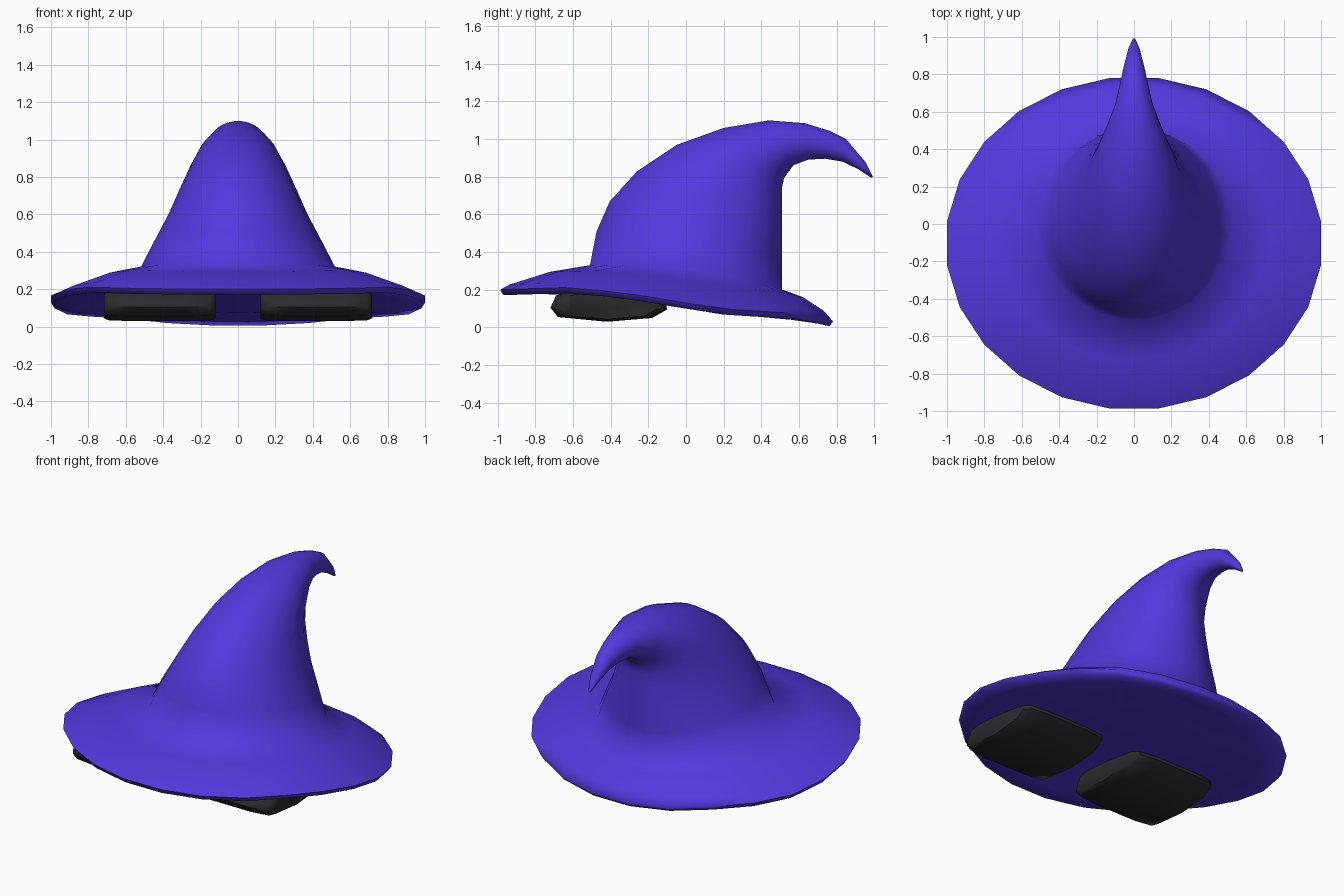
import bpy, bmesh, math

if "Cube" in bpy.data.objects:
    bpy.data.objects.remove(bpy.data.objects["Cube"])

N = 24


def material(name, rgb):
    m = bpy.data.materials.new(name)
    m.diffuse_color = (*rgb, 1)
    m.use_nodes = True
    m.node_tree.nodes["Principled BSDF"].inputs["Base Color"].default_value = m.diffuse_color
    return m


def interp(x, pts):
    for (x0, z0), (x1, z1) in zip(pts, pts[1:]):
        if x <= x1:
            t = max(0, (x - x0) / (x1 - x0))
            return z0 + t * (z1 - z0)
    return pts[-1][1]


def finish(bm, name, mat, angle):
    bmesh.ops.recalc_face_normals(bm, faces=bm.faces)
    me = bpy.data.meshes.new(name)
    bm.to_mesh(me)
    bm.free()
    me.materials.append(mat)
    ob = bpy.data.objects.new(name, me)
    bpy.context.collection.objects.link(ob)
    bpy.ops.object.select_all(action='DESELECT')
    ob.select_set(True)
    bpy.context.view_layer.objects.active = ob
    bpy.ops.object.shade_smooth_by_angle(angle=math.radians(angle))
    return ob


def loft(bm, rings):
    rows = [[bm.verts.new(p) for p in r] for r in rings]
    for a, b in zip(rows, rows[1:]):
        n = len(a)
        for i in range(n):
            j = (i + 1) % n
            bm.faces.new((a[i], a[j], b[j], b[i]))
    return rows


purple = material("purple felt", (0.085, 0.040, 0.72))
black = material("dark grey", (0.025, 0.025, 0.028))

# Unit circle, with a flat side towards front, back and both sides
circle = [(math.cos((i + .5) * math.tau / N), math.sin((i + .5) * math.tau / N))
          for i in range(N)]

# Height of the brim underside from front to back
UNDER = [(-1, .17), (-.6, .183), (-.3, .15), (0, .10), (.2, .068), (.6, .043), (.79, .0)]


def brim_ring(f, lift, back_lift=0):
    out = []
    for c, s in circle:
        x, y = 1.0086 * f * c, -.103 + .891 * f * s
        out.append((x, y, interp(y, UNDER) + lift + back_lift * max(0, s)))
    return out


def cone_ring(fy, fz, by, bz, w, side=0):
    return [(w * c * 1.008, (fy + by) / 2 + (by - fy) / 2 * s * 1.008,
             (fz + bz) / 2 + (bz - fz) / 2 * s + side * c * c) for c, s in circle]


# Crown: front y, z / back y, z / half width of each ring up the bent cone
CROWN = [(-.475, .51, .51, .38, .45), (-.405, .67, .51, .52, .37),
         (-.26, .83, .51, .65, .305), (-.05, .97, .51, .74, .25),
         (.20, 1.06, .52, .79, .205), (.44, 1.10, .57, .86, .15),
         (.63, 1.085, .65, .89, .10), (.76, 1.045, .74, .895, .075),
         (.85, 1.0, .83, .88, .055), (.955, .875, .915, .84, .03),
         (.992, .80, .982, .795, .008)]

base = cone_ring(-.51, .33, .51, .20, .52, .045)
shoulder = brim_ring(.945, .055, .02)
middle = [tuple((p + q) / 2 + (.016 if k == 2 else 0)
                for k, (p, q) in enumerate(zip(a, b))) for a, b in zip(shoulder, base)]

bm = bmesh.new()
rows = loft(bm, [brim_ring(f, 0) for f in (.3, .6, .85, .98)]
            + [brim_ring(1, .03), shoulder, middle, base]
            + [cone_ring(*r) for r in CROWN])
bm.faces.new(rows[0])
bm.faces.new(rows[-1])
finish(bm, "hat", purple, 80)

# Eyes: side profile (y, z) lofted across x with slightly pinched ends
EYE = [(-.72, .105), (-.68, .055), (-.42, .03), (-.18, .05), (-.10, .095),
       (-.11, .14), (-.30, .17), (-.62, .19), (-.69, .17)]


def eye_ring(x, k):
    return [(x, -.41 + (y + .41) * k, .11 + (z - .11) * k) for y, z in EYE]


for side, name in ((-1, "left_eye"), (1, "right_eye")):
    bm = bmesh.new()
    rows = loft(bm, [eye_ring(side * x, k) for x, k in
                     ((.12, .82), (.145, .95), (.27, 1), (.57, 1), (.69, .95), (.717, .82))])
    bm.faces.new(rows[0])
    bm.faces.new(rows[-1])
    finish(bm, name, black, 50)
